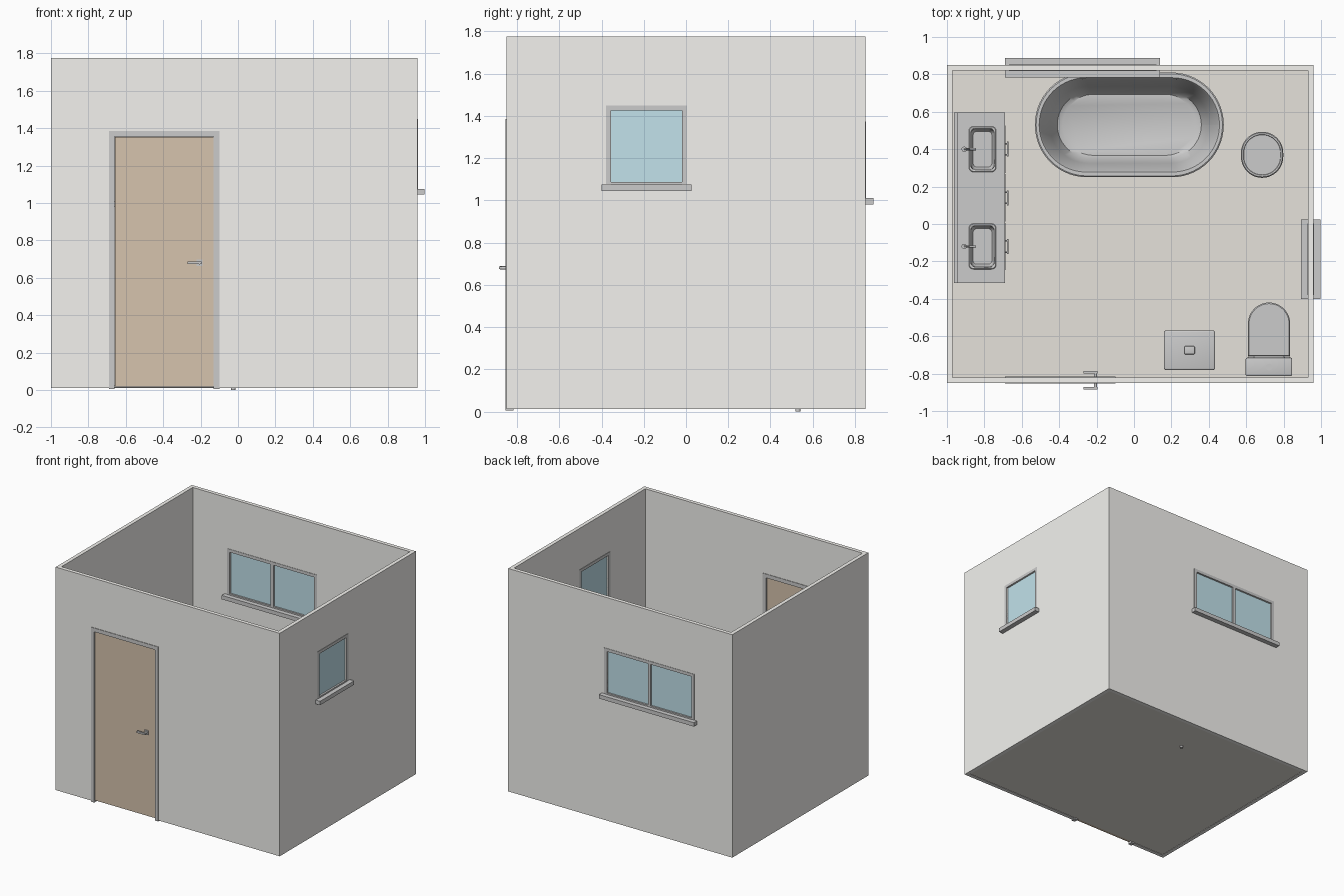
import bpy, bmesh, math
from mathutils import Vector

if "Cube" in bpy.data.objects:
    bpy.data.objects.remove(bpy.data.objects["Cube"])


def mat(name, r, g, b):
    m = bpy.data.materials.new(name)
    m.diffuse_color = (r, g, b, 1)
    m.use_nodes = True
    m.node_tree.nodes["Principled BSDF"].inputs["Base Color"].default_value = m.diffuse_color
    return m


WALL = mat("wall_paint", 0.90, 0.895, 0.865)
FLOOR = mat("floor_tile", 0.79, 0.76, 0.71)
WOOD = mat("door_wood", 0.67, 0.55, 0.42)
GLASS = mat("glass", 0.54, 0.76, 0.83)
FZ = 0.025  # floor level


def finish(name, bm, material=None, smooth=False):
    bmesh.ops.recalc_face_normals(bm, faces=bm.faces)
    me = bpy.data.meshes.new(name)
    bm.to_mesh(me)
    bm.free()
    ob = bpy.data.objects.new(name, me)
    bpy.context.collection.objects.link(ob)
    if material:
        me.materials.append(material)
    if smooth:
        bpy.ops.object.select_all(action='DESELECT')
        ob.select_set(True)
        bpy.context.view_layer.objects.active = ob
        bpy.ops.object.shade_smooth_by_angle(angle=math.radians(35))
    return ob


def box(name, x, y, z, material=None, bevel=0):
    bm = bmesh.new()
    bmesh.ops.create_cube(bm, size=1)
    for v in bm.verts:
        v.co = Vector([(a + b) / 2 + c * (b - a) for (a, b), c in zip((x, y, z), v.co)])
    if bevel:
        bmesh.ops.bevel(bm, geom=bm.edges[:], offset=bevel, segments=3, affect='EDGES', profile=0.5)
    return finish(name, bm, material, bool(bevel))


def rrect(cx, cy, hx, hy, r, z, n=10):
    """Rounded rectangle ring."""
    pts = []
    for k, (sx, sy) in enumerate(((1, 1), (-1, 1), (-1, -1), (1, -1))):
        for i in range(n + 1):
            a = math.pi / 2 * (k + i / n)
            pts.append((cx + sx * (hx - r) + r * math.cos(a), cy + sy * (hy - r) + r * math.sin(a), z))
    return pts


def dring(cx, back, front, hw, z, n=24):
    """D-shaped ring, round towards +y."""
    arc = [(cx + hw * math.cos(math.pi * i / n), front - hw + hw * math.sin(math.pi * i / n), z) for i in range(n + 1)]
    return arc + [(cx - hw, back, z), (cx + hw, back, z)]


def loft(name, rings, material=None, smooth=True):
    """Skin a closed solid through rings, capping both ends."""
    bm = bmesh.new()
    rows = [[bm.verts.new(p) for p in ring] for ring in rings]
    n = len(rows[0])
    for a, b in zip(rows, rows[1:]):
        for i in range(n):
            bm.faces.new((a[i], a[(i + 1) % n], b[(i + 1) % n], b[i]))
    bm.faces.new(rows[0])
    bm.faces.new(rows[-1])
    bmesh.ops.remove_doubles(bm, verts=bm.verts, dist=1e-5)
    return finish(name, bm, material, smooth)


def cyl(name, a, b, r):
    a, b = Vector(a), Vector(b)
    bm = bmesh.new()
    bmesh.ops.create_cone(bm, cap_ends=True, segments=20, radius1=r, radius2=r, depth=(b - a).length)
    q = (b - a).to_track_quat('Z', 'Y')
    for v in bm.verts:
        v.co = q @ v.co + (a + b) / 2
    return finish(name, bm, None, True)


def cut(target, cutter):
    m = target.modifiers.new(cutter.name, 'BOOLEAN')
    m.operation, m.solver, m.object = 'DIFFERENCE', 'EXACT', cutter
    cutter.hide_render = True
    cutter.display_type = 'WIRE'
    cutter.hide_set(True)


# room shell
walls = box("walls", (-1, 0.96), (-0.85, 0.85), (0.012, 1.775), WALL)
cut(walls, box("cutter_room", (-0.97, 0.93), (-0.82, 0.82), (-0.5, 2.5)))
cut(walls, box("cutter_door", (-0.66, -0.13), (-1, -0.7), (-0.1, 1.355)))
cut(walls, box("cutter_side_window", (0.8, 1.1), (-0.355, -0.02), (1.075, 1.425)))
cut(walls, box("cutter_back_window", (-0.645, 0.095), (0.7, 1), (1.01, 1.35)))
box("floor", (-0.97, 0.93), (-0.82, 0.82), (0.015, FZ), FLOOR)

# door, frame and lever handles
box("door", (-0.658, -0.132), (-0.846, -0.824), (0.02, 1.353), WOOD)
for side, ya, yb in (("outer", -0.854, -0.835), ("inner", -0.835, -0.816)):
    box("door_frame_left_" + side, (-0.69, -0.66), (ya, yb), (0.005, 1.385))
    box("door_frame_right_" + side, (-0.13, -0.10), (ya, yb), (0.005, 1.385))
    box("door_frame_top_" + side, (-0.66, -0.13), (ya, yb), (1.355, 1.385))
for side, s in (("outer", -1), ("inner", 1)):
    ys = lambda d0, d1: tuple(sorted((-0.835 + s * d0, -0.835 + s * d1)))
    box("handle_plate_" + side, (-0.222, -0.19), ys(0.011, 0.019), (0.663, 0.697))
    cyl("handle_neck_" + side, (-0.206, -0.835 + s * 0.015, 0.68), (-0.206, -0.835 + s * 0.046, 0.68), 0.008)
    box("handle_lever_" + side, (-0.27, -0.195), ys(0.036, 0.05), (0.674, 0.687))


def window(name, side, a, b, z0, z1, mullion):
    """Window in the right (x) or back (y) wall, spanning a..b, glass from z0 to z1."""
    w0, w1 = (0.93, 0.96) if side == 'x' else (0.82, 0.85)
    f = 0.024

    def part(n, along, depth, z, m=None):
        return box(name + n, *((depth, along, z) if side == 'x' else (along, depth, z)), m)
    depth = (w0 - 0.003, w1 + 0.003)
    mid = (w0 + w1) / 2
    part("_glass", (a, b), (mid - 0.004, mid + 0.004), (z0, z1), GLASS)
    part("_frame_a", (a - f, a), depth, (z0 - 0.01, z1 + f))
    part("_frame_b", (b, b + f), depth, (z0 - 0.01, z1 + f))
    part("_frame_top", (a, b), depth, (z1, z1 + f))
    part("_frame_bottom", (a, b), depth, (z0 - 0.012, z0))
    part("_sill", (a - 0.045, b + 0.045), (w0 - 0.038, w1 + 0.038), (z0 - 0.042, z0 - 0.011))
    if mullion:
        c = (a + b) / 2
        part("_mullion", (c - 0.012, c + 0.012), depth, (z0, z1))


window("side_window", 'x', -0.355, -0.02, 1.087, 1.425, False)
window("back_window", 'y', -0.645, 0.095, 1.022, 1.35, True)

# freestanding bathtub with its waste pipe
tub = [(0.42, 0.20, FZ), (0.44, 0.22, 0.06), (0.475, 0.25, 0.22), (0.485, 0.26, 0.365), (0.505, 0.28, 0.37),
       (0.505, 0.28, 0.395), (0.498, 0.273, 0.40), (0.482, 0.252, 0.40), (0.475, 0.245, 0.39), (0.425, 0.205, 0.20),
       (0.385, 0.175, 0.105), (0.355, 0.163, 0.09)]
loft("bathtub", [rrect(-0.025, 0.53, hx, hy, hy - 0.001, z, 14) for hx, hy, z in tub])
cyl("bathtub_waste", (-0.025, 0.53, 0), (-0.025, 0.53, FZ), 0.012)

# double vanity
VZ = 0.55
box("vanity_cabinet", (-0.96, -0.70), (-0.305, 0.585), (FZ, VZ - 0.17))
top = box("vanity_top", (-0.96, -0.69), (-0.315, 0.595), (VZ - 0.17, VZ))
box("vanity_backsplash", (-0.962, -0.945), (-0.315, 0.595), (VZ, VZ + 0.05))
for i, y in enumerate((0.40, -0.12)):
    n = str(i + 1)
    cx = -0.81
    cut(top, loft("cutter_basin_" + n, [rrect(cx, y, 0.05, 0.095, 0.02, VZ - 0.085),
        rrect(cx, y, 0.058, 0.105, 0.025, VZ - 0.07), rrect(cx, y, 0.064, 0.112, 0.025, VZ + 0.03)]))
    rim = loft("basin_rim_" + n, [rrect(cx, y, 0.073, 0.122, 0.025, VZ - 0.01),
               rrect(cx, y, 0.073, 0.122, 0.025, VZ + 0.004), rrect(cx, y, 0.07, 0.119, 0.023, VZ + 0.008)])
    cut(rim, bpy.data.objects["cutter_basin_" + n])
    cyl("basin_drain_" + n, (cx, y, VZ - 0.086), (cx, y, VZ - 0.082), 0.014)
    cyl("tap_base_" + n, (-0.908, y, VZ), (-0.908, y, VZ + 0.09), 0.014)
    cyl("tap_spout_" + n, (-0.908, y, VZ + 0.07), (-0.845, y, VZ + 0.06), 0.006)
    cyl("tap_lever_" + n, (-0.908, y, VZ + 0.09), (-0.88, y, VZ + 0.105), 0.004)
for i, y in enumerate((0.40, 0.14, -0.12)):
    for j, (z0, z1) in enumerate(((0.05, 0.28), (0.29, 0.52))):
        n = f"{i + 1}_{j + 1}"
        box("drawer_front_" + n, (-0.71, -0.686), (y - 0.126, y + 0.126), (z0, z1), None, 0.002)
        zc = z1 - 0.06
        cyl("drawer_pull_" + n, (-0.675, y - 0.04, zc), (-0.675, y + 0.04, zc), 0.005)
        for d in (-0.03, 0.03):
            cyl(f"drawer_post_{n}", (-0.69, y + d, zc), (-0.675, y + d, zc), 0.004)

# toilet
tx = 0.722
bowl = [(-0.72, -0.50, 0.075, FZ), (-0.72, -0.50, 0.072, 0.08), (-0.72, -0.47, 0.085, 0.16),
        (-0.72, -0.43, 0.105, 0.24), (-0.72, -0.425, 0.11, 0.272)]
loft("toilet_bowl", [dring(tx, *b) for b in bowl])
lid = [(-0.705, -0.425, 0.11, 0.274), (-0.705, -0.42, 0.113, 0.279), (-0.705, -0.42, 0.113, 0.297), (-0.702, -0.426, 0.107, 0.303)]
loft("toilet_lid", [dring(tx, *b) for b in lid])
box("toilet_base_back", (0.64, 0.805), (-0.81, -0.70), (0.15, 0.28), None, 0.012)
box("toilet_cistern", (0.605, 0.838), (-0.81, -0.722), (0.27, 0.50), None, 0.015)
box("toilet_cistern_lid", (0.597, 0.846), (-0.813, -0.715), (0.497, 0.522), None, 0.008)
cyl("toilet_button", (tx, -0.765, 0.52), (tx, -0.765, 0.528), 0.018)

# small cabinet bin with a lid knob
bx, by = 0.297, -0.675
loft("hamper_body", [rrect(bx, by, hx, hy, 0.012, z, 4) for hx, hy, z in
     ((0.115, 0.085, FZ), (0.13, 0.098, 0.35))])
box("hamper_lid", (bx - 0.136, bx + 0.136), (by - 0.105, by + 0.105), (0.35, 0.378), None, 0.008)
box("hamper_knob", (bx - 0.028, bx + 0.028), (by - 0.022, by + 0.022), (0.376, 0.392), None, 0.006)

# round lidded basket
basket = [(0.09, FZ), (0.105, 0.2), (0.107, 0.31), (0.113, 0.312), (0.113, 0.338), (0.108, 0.345), (0.1, 0.345), (0.098, 0.341)]
loft("round_basket", [rrect(0.685, 0.37, r, r * 1.09, r * 0.999, z) for r, z in basket])
